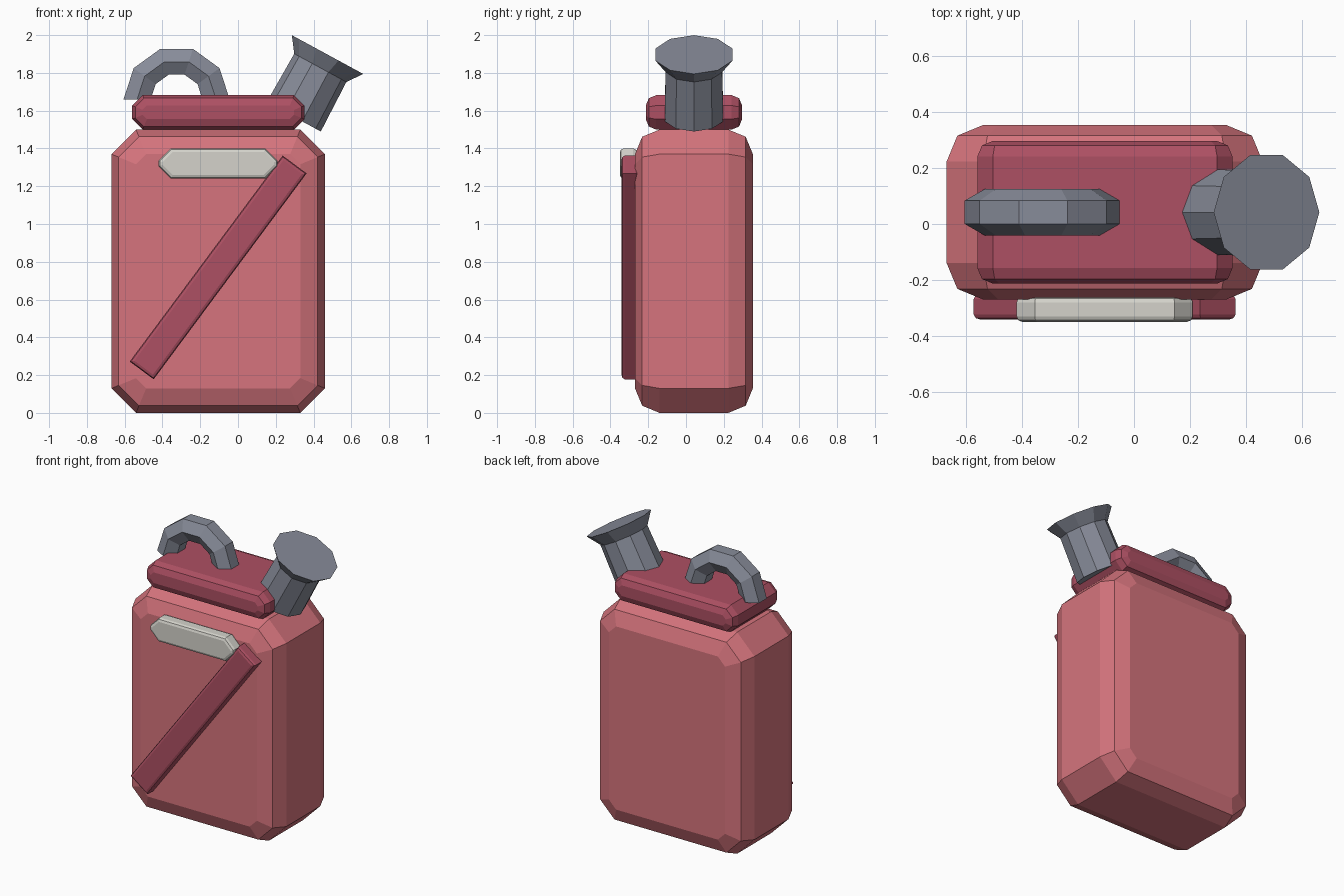
import bpy, bmesh
from math import sin, cos, pi, radians, sqrt
from mathutils import Matrix, Vector

if "Cube" in bpy.data.objects:
    bpy.data.objects.remove(bpy.data.objects["Cube"])

MID_Y = 0.042  # depth centre of the can


def material(name, rgb):
    mat = bpy.data.materials.new(name)
    mat.use_nodes = True
    colour = (*rgb, 1)
    mat.diffuse_color = colour
    mat.node_tree.nodes["Principled BSDF"].inputs["Base Color"].default_value = colour
    return mat


def loft(name, rings, mat, matrix=Matrix(), close=False):
    """Skin a list of equal point rings, capping the ends."""
    bm = bmesh.new()
    loops = [[bm.verts.new(p) for p in ring] for ring in rings]
    n = len(loops[0])
    for a, b in zip(loops, loops[1:]):
        for i in range(n):
            j = (i + 1) % n
            bm.faces.new((a[i], a[j], b[j], b[i]))
    bm.faces.new(loops[0])
    bm.faces.new(loops[-1])
    bmesh.ops.recalc_face_normals(bm, faces=bm.faces)
    mesh = bpy.data.meshes.new(name)
    bm.to_mesh(mesh)
    bm.free()
    mesh.materials.append(mat)
    obj = bpy.data.objects.new(name, mesh)
    obj.matrix_world = matrix
    bpy.context.collection.objects.link(obj)
    return obj


def outline(w, h, chamfer, inset, y):
    """Rectangle in XZ with cut corners, offset inwards."""
    a, b = w / 2 - inset, h / 2 - inset
    if chamfer == 0:
        return [(-a, y, -b), (a, y, -b), (a, y, b), (-a, y, b)]
    c = chamfer - inset * (2 - sqrt(2))
    return [(-a + c, y, -b), (a - c, y, -b), (a, y, -b + c), (a, y, b - c),
            (a - c, y, b), (-a + c, y, b), (-a, y, b - c), (-a, y, -b + c)]


def slab(name, x, y, z, chamfer, rim, mat, tilt=0):
    """Cut-corner block with a two-step rounded rim front and back."""
    w, d, h = (r[1] - r[0] for r in (x, y, z))
    k = rim * (1 - sqrt(0.5))
    half = [(rim, -d / 2), (k, -d / 2 + k), (0, -d / 2 + rim)]
    steps = half + [(i, -t) for i, t in reversed(half)]
    rings = [outline(w, h, chamfer, i, t) for i, t in steps]
    centre = Vector([sum(r) / 2 for r in (x, y, z)])
    turn = Matrix.Rotation(radians(tilt), 4, 'Y')
    return loft(name, rings, mat, Matrix.Translation(centre) @ turn)


coral = material("coral red", (0.67, 0.175, 0.205))
crimson = material("dark crimson", (0.42, 0.08, 0.125))
steel = material("blue grey", (0.245, 0.262, 0.32))
pale = material("pale grey", (0.66, 0.65, 0.60))

# Can body and lid
slab("can_body", (-0.67, 0.46), (-0.27, 0.354), (0, 1.5), 0.13, 0.13, coral)
slab("lid", (-0.56, 0.352), (-0.213, 0.297), (1.5, 1.682), 0.055, 0.055, crimson)

# Front label plate and diagonal stripe
slab("label_plate", (-0.42, 0.21), (-0.35, -0.26), (1.24, 1.4), 0.065, 0.02, pale)
slab("diagonal_stripe", (-0.184, -0.026), (-0.342, -0.25), (0.091, 1.449),
     0, 0.018, crimson, 36.6)

# Arched handle: half ring with a six-sided section
arch_radius, tube = 0.209, 0.083
arch = []
for s in range(6):
    a = s * pi / 5
    ring = []
    for k in range(6):
        t = k * pi / 3
        r = arch_radius + tube * sin(t)
        ring.append((r * cos(a), tube * cos(t), r * sin(a)))
    arch.append(ring)
loft("handle", arch, steel, Matrix.Translation((-0.325, MID_Y, 1.66)))

# Tilted ten-sided spout with a flared lip
spout = [[(r * cos(i * pi / 5), r * sin(i * pi / 5), h) for i in range(10)]
         for r, h in [(0.163, -0.375), (0.157, -0.08), (0.215, 0)]]
loft("spout", spout, steel, Matrix.Translation((0.474, MID_Y, 1.897))
     @ Matrix.Rotation(radians(28.5), 4, 'Y'))
